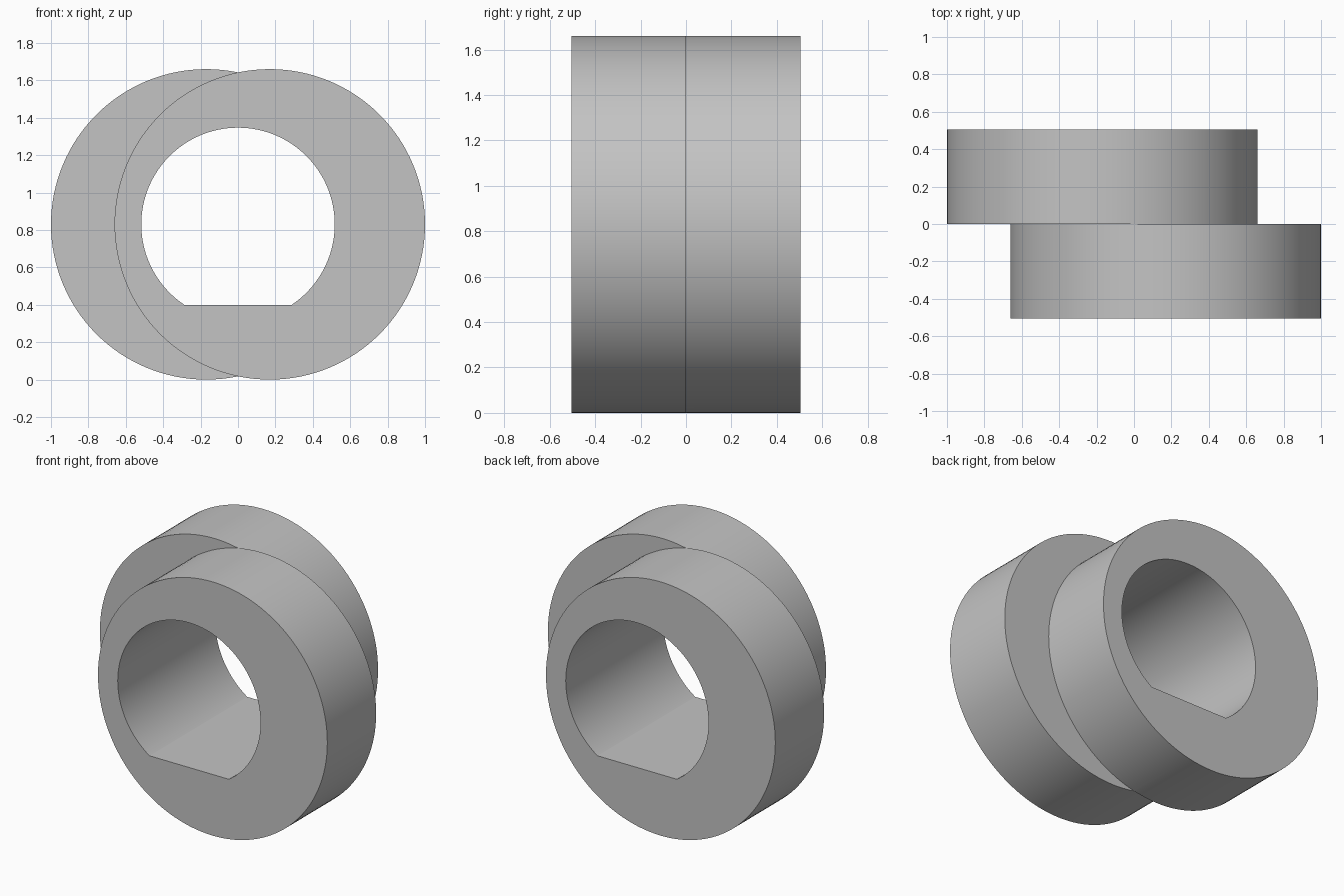
import bpy
import math

RADIUS, OFFSET, HALF_DEPTH = 0.83, 0.17, 0.505
BORE, FLAT_Z = 0.517, 0.40
SIDES = 128

cube = bpy.data.objects.get("Cube")
if cube:
    bpy.data.objects.remove(cube, do_unlink=True)

grey = bpy.data.materials.new("plain grey")
grey.use_nodes = True
colour = (0.55, 0.55, 0.55, 1)
grey.diffuse_color = colour
grey.node_tree.nodes["Principled BSDF"].inputs["Base Color"].default_value = colour


def cylinder(name, radius, x, y, depth):
    """Cylinder lying along the y axis at axle height."""
    bpy.ops.mesh.primitive_cylinder_add(
        vertices=SIDES, radius=radius, depth=depth,
        location=(x, y, RADIUS), rotation=(math.pi / 2, 0, 0))
    obj = bpy.context.object
    obj.name = name
    obj.data.materials.append(grey)
    return obj


def combine(target, tool, operation):
    """Apply a boolean and discard the tool object."""
    mod = target.modifiers.new(operation.lower(), "BOOLEAN")
    mod.operation, mod.object, mod.solver = operation, tool, "EXACT"
    bpy.ops.object.select_all(action="DESELECT")
    bpy.context.view_layer.objects.active = target
    target.select_set(True)
    bpy.ops.object.modifier_apply(modifier=mod.name)
    bpy.data.objects.remove(tool, do_unlink=True)


# Two side-by-side discs, shifted in opposite directions
body = cylinder("offset_double_disc", RADIUS, OFFSET, -HALF_DEPTH / 2, HALF_DEPTH)
rear = cylinder("rear_disc", RADIUS, -OFFSET, HALF_DEPTH / 2, HALF_DEPTH)
combine(body, rear, "UNION")

# D-shaped bore: a round cutter with its bottom sliced flat
bore = cylinder("bore_cutter", BORE, 0, 0, 3)
bpy.ops.mesh.primitive_cube_add(size=2, location=(0, 0, FLAT_Z - 1))
slicer = bpy.context.object
slicer.scale.y = 3
combine(bore, slicer, "DIFFERENCE")
combine(body, bore, "DIFFERENCE")

# Smooth round walls with crisp rims
bpy.ops.object.select_all(action="DESELECT")
bpy.context.view_layer.objects.active = body
body.select_set(True)
bpy.ops.object.shade_smooth_by_angle(angle=math.radians(25))
